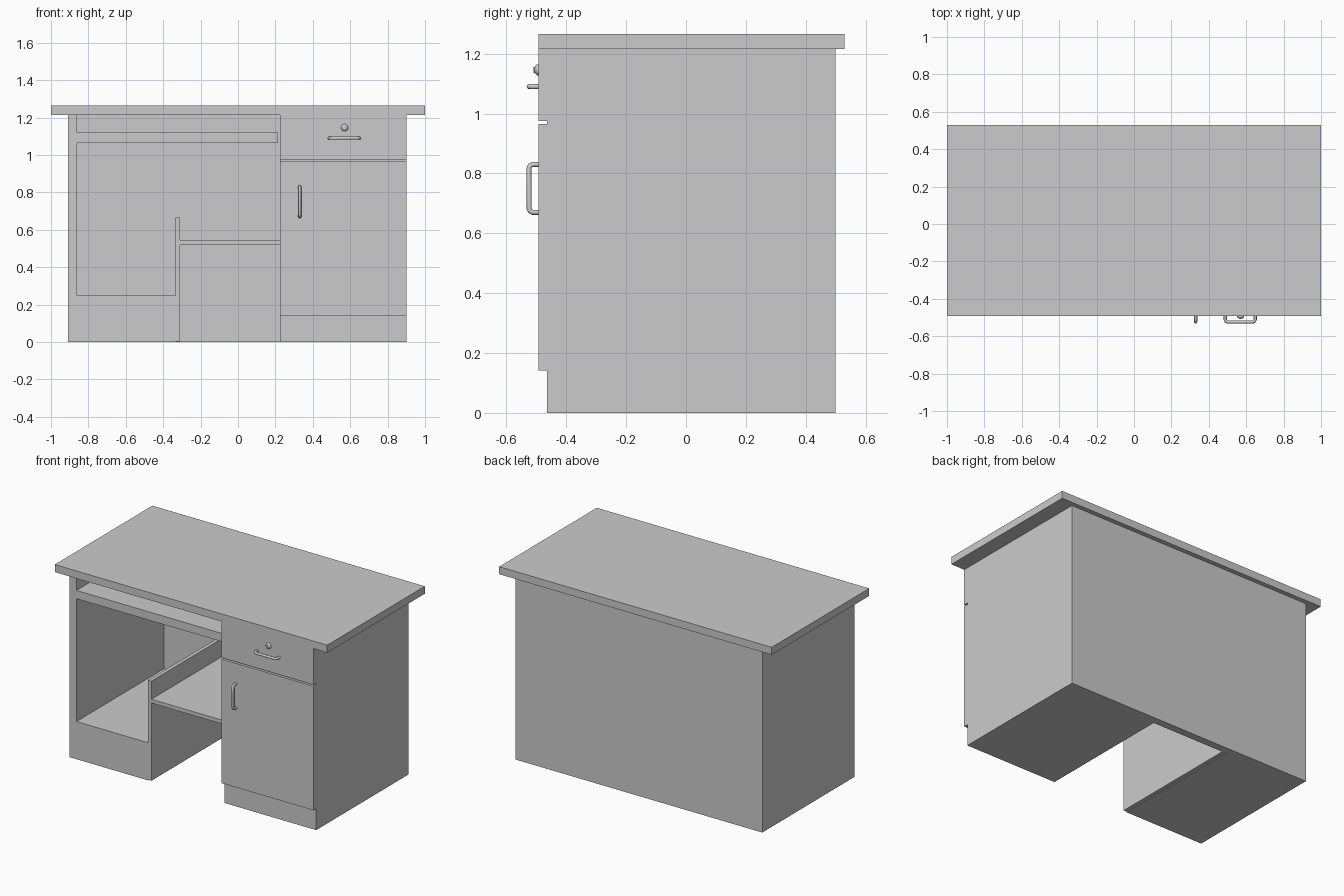
import bpy
from mathutils import Vector

cube = bpy.data.objects.get("Cube")
if cube:
    bpy.data.objects.remove(cube, do_unlink=True)

grey = bpy.data.materials.new("plain_grey")
grey.use_nodes = True
COLOUR = (0.6, 0.6, 0.6, 1)
grey.diffuse_color = COLOUR
grey.node_tree.nodes["Principled BSDF"].inputs["Base Color"].default_value = COLOUR


def box(name, x, y, z):
    """Box from (min, max) pairs along each axis."""
    centre = [(a + b) / 2 for a, b in (x, y, z)]
    bpy.ops.mesh.primitive_cube_add(size=1, location=centre)
    ob = bpy.context.object
    ob.name = name
    ob.scale = [b - a for a, b in (x, y, z)]
    bpy.ops.object.transform_apply(location=False, rotation=False, scale=True)
    ob.data.materials.append(grey)
    return ob


def handle(name, centre, along, half, reach=0.031, bar=0.0085, corner=0.012):
    """U-shaped pull with softened corners, standing out towards -y."""
    c, d, out = Vector(centre), Vector(along), Vector((0, -reach, 0))
    path = []
    for s in (-1, 1):
        end = c + d * half * s
        leg = [end, end + out * (1 - corner / reach),
               end + out + Vector((0, corner * 0.3, 0)) - d * s * corner * 0.3,
               end + out - d * s * corner]
        path += leg if s < 0 else leg[::-1]
    curve = bpy.data.curves.new(name, "CURVE")
    curve.dimensions = "3D"
    curve.bevel_depth = bar
    curve.bevel_resolution = 2
    curve.use_fill_caps = True
    spline = curve.splines.new("POLY")
    spline.points.add(len(path) - 1)
    for p, co in zip(spline.points, path):
        p.co = (*co, 1)
    curve.materials.append(grey)
    ob = bpy.data.objects.new(name, curve)
    bpy.context.collection.objects.link(ob)


FRONT, DOOR, INNER, BACK = -0.465, -0.493, 0.45, 0.50
TOP, LOW = 1.215, 0.004
DEPTH = (FRONT, INNER)

# Worktop and back
box("worktop", (-1, 1), (-0.493, 0.53), (TOP, 1.265))
box("back_panel", (-0.91, 0.225), (INNER, BACK), (0, TOP))

# Open compartment with solid base
box("right_side_panel", (-0.91, -0.86), DEPTH, (0, TOP))
box("compartment_base", (-0.86, -0.335), DEPTH, (0, 0.25))
box("divider", (-0.335, -0.31), DEPTH, (LOW, 0.665))
box("middle_shelf", (-0.31, 0.225), DEPTH, (0.52, 0.545))
box("keyboard_tray", (-0.86, 0.215), DEPTH, (1.065, 1.12))

# Closed cabinet with recessed plinth, drawer and door
box("cabinet", (0.225, 0.90), (FRONT, BACK), (0, TOP))
box("drawer_front", (0.225, 0.90), (DOOR, FRONT), (0.975, TOP))
box("door", (0.225, 0.90), (DOOR, FRONT), (0.142, 0.965))

# Fittings
handle("drawer_handle", (0.568, DOOR, 1.09), (1, 0, 0), 0.08)
handle("door_handle", (0.33, DOOR, 0.75), (0, 0, 1), 0.08)
bpy.ops.mesh.primitive_uv_sphere_add(segments=20, ring_count=12, radius=0.019,
                                     location=(0.57, DOOR, 1.146))
lock = bpy.context.object
lock.name = "drawer_lock"
lock.scale.y = 0.75
lock.data.materials.append(grey)
bpy.ops.object.shade_smooth_by_angle()
box("lock_slot", (0.567, 0.573), (-0.509, -0.5), (1.136, 1.156))
